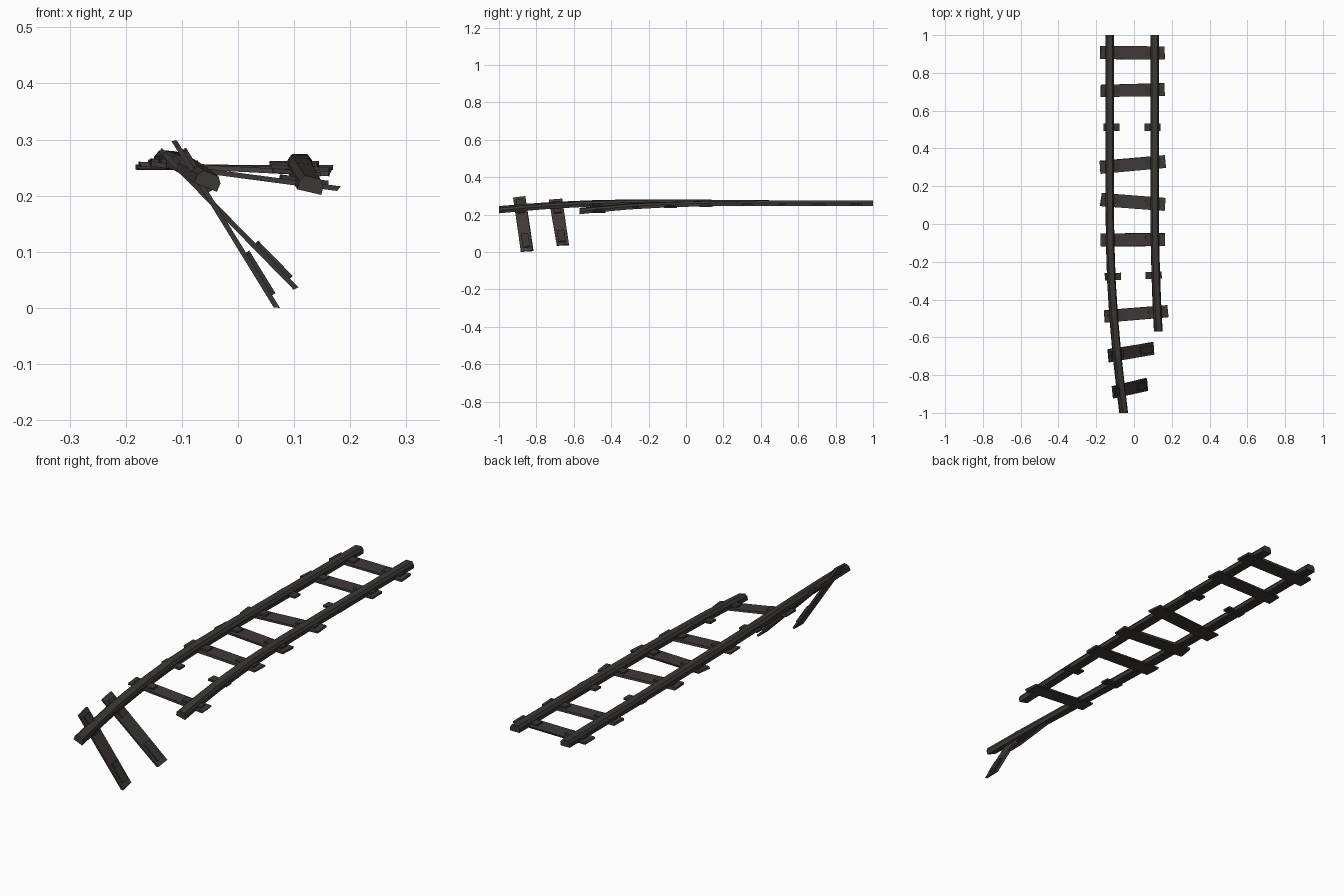
import bpy, bmesh, math, random
from mathutils import Vector, Matrix

if "Cube" in bpy.data.objects:
    bpy.data.objects.remove(bpy.data.objects["Cube"])

random.seed(4)

def material(name, rgb):
    m = bpy.data.materials.new(name)
    m.diffuse_color = (*rgb, 1)
    m.use_nodes = True
    m.node_tree.nodes["Principled BSDF"].inputs["Base Color"].default_value = m.diffuse_color
    return m

RAIL = material("dark rail iron", (0.044, 0.039, 0.036))
WOOD = material("weathered wood", (0.050, 0.042, 0.040))
PLATE = material("tie plate iron", (0.040, 0.036, 0.035))

def finish(bm, name, mat):
    bmesh.ops.recalc_face_normals(bm, faces=bm.faces)
    me = bpy.data.meshes.new(name)
    bm.to_mesh(me)
    bm.free()
    me.materials.append(mat)
    ob = bpy.data.objects.new(name, me)
    bpy.context.collection.objects.link(ob)
    return ob

# Bent rails: a chamfered profile swept through (y, x, z, roll in degrees)
PROFILE = [(-0.022, -0.013), (0.022, -0.013), (0.022, 0.003),
           (0.014, 0.014), (-0.014, 0.014), (-0.022, 0.003)]

def rail(name, path):
    bm = bmesh.new()
    rings = []
    for y, x, z, roll in path:
        a = math.radians(roll)
        c, s = math.cos(a), math.sin(a)
        rings.append([bm.verts.new((x + u * c - v * s, y, z + u * s + v * c))
                      for u, v in PROFILE])
    n = len(PROFILE)
    for r0, r1 in zip(rings, rings[1:]):
        for i in range(n):
            bm.faces.new((r0[i], r0[(i + 1) % n], r1[(i + 1) % n], r1[i]))
    bm.faces.new(rings[0])
    bm.faces.new(rings[-1])
    finish(bm, name, mat=RAIL)

rail("left_rail", [(1, -0.128, 0.260, 0), (0.5, -0.128, 0.262, 0), (0.1, -0.128, 0.265, -2),
                   (-0.1, -0.126, 0.266, -4), (-0.3, -0.119, 0.265, -8), (-0.5, -0.106, 0.260, -12),
                   (-0.7, -0.088, 0.251, -16), (-0.85, -0.071, 0.240, -19), (-1, -0.053, 0.227, -22)])
rail("right_rail", [(1, 0.110, 0.260, 0), (0.4, 0.110, 0.260, 0), (0.1, 0.110, 0.258, -2),
                    (-0.1, 0.111, 0.253, -4), (-0.3, 0.117, 0.243, -7), (-0.45, 0.123, 0.231, -10),
                    (-0.57, 0.130, 0.219, -13)])

# Slab with slightly uneven corners, placed by a frame
def slab(name, frame, size, mat, jitter=0.0):
    bm = bmesh.new()
    bmesh.ops.create_cube(bm, size=1)
    for v in bm.verts:
        v.co = Vector([v.co[i] * size[i] for i in range(3)])
        v.co.x += random.uniform(-jitter, jitter)
        v.co.y += random.uniform(-jitter, jitter) * 0.7
    bm.transform(frame)
    return finish(bm, name, mat)

# Ties: left end, right end, whether the plank is still there
TIES = [((-0.178, 0.908, 0.250), (0.163, 0.905, 0.250), True),
        ((-0.175, 0.705, 0.252), (0.162, 0.712, 0.249), True),
        ((-0.178, 0.512, 0.251), (0.160, 0.512, 0.250), False),
        ((-0.177, 0.300, 0.251), (0.163, 0.330, 0.250), True),
        ((-0.176, 0.130, 0.253), (0.162, 0.104, 0.246), True),
        ((-0.175, -0.085, 0.256), (0.163, -0.082, 0.239), True),
        ((-0.170, -0.280, 0.256), (0.162, -0.270, 0.229), False),
        ((-0.156, -0.490, 0.257), (0.176, -0.462, 0.213), True),
        ((-0.134, -0.697, 0.277), (0.101, -0.660, 0.037), True),
        ((-0.112, -0.893, 0.295), (0.067, -0.850, 0.004), True)]

for i, (a, b, present) in enumerate(TIES):
    a, b = Vector(a), Vector(b)
    ex = (b - a).normalized()
    ez = ex.cross(Vector((0, 1, 0))).normalized()
    ey = ez.cross(ex)
    frame = Matrix((ex, ey, ez)).transposed().to_4x4()
    frame.translation = (a + b) / 2
    if present:
        slab(f"wood_tie_{i}", frame, ((b - a).length, 0.066, 0.009), WOOD, 0.004)
    # Iron plates that held the rails on the tie
    for side, off in (("left", -0.109), ("right", 0.108)):
        slab(f"tie_plate_{side}_{i}", frame @ Matrix.Translation((off, 0, 0.0075)),
             (0.085, 0.038, 0.008), PLATE)
